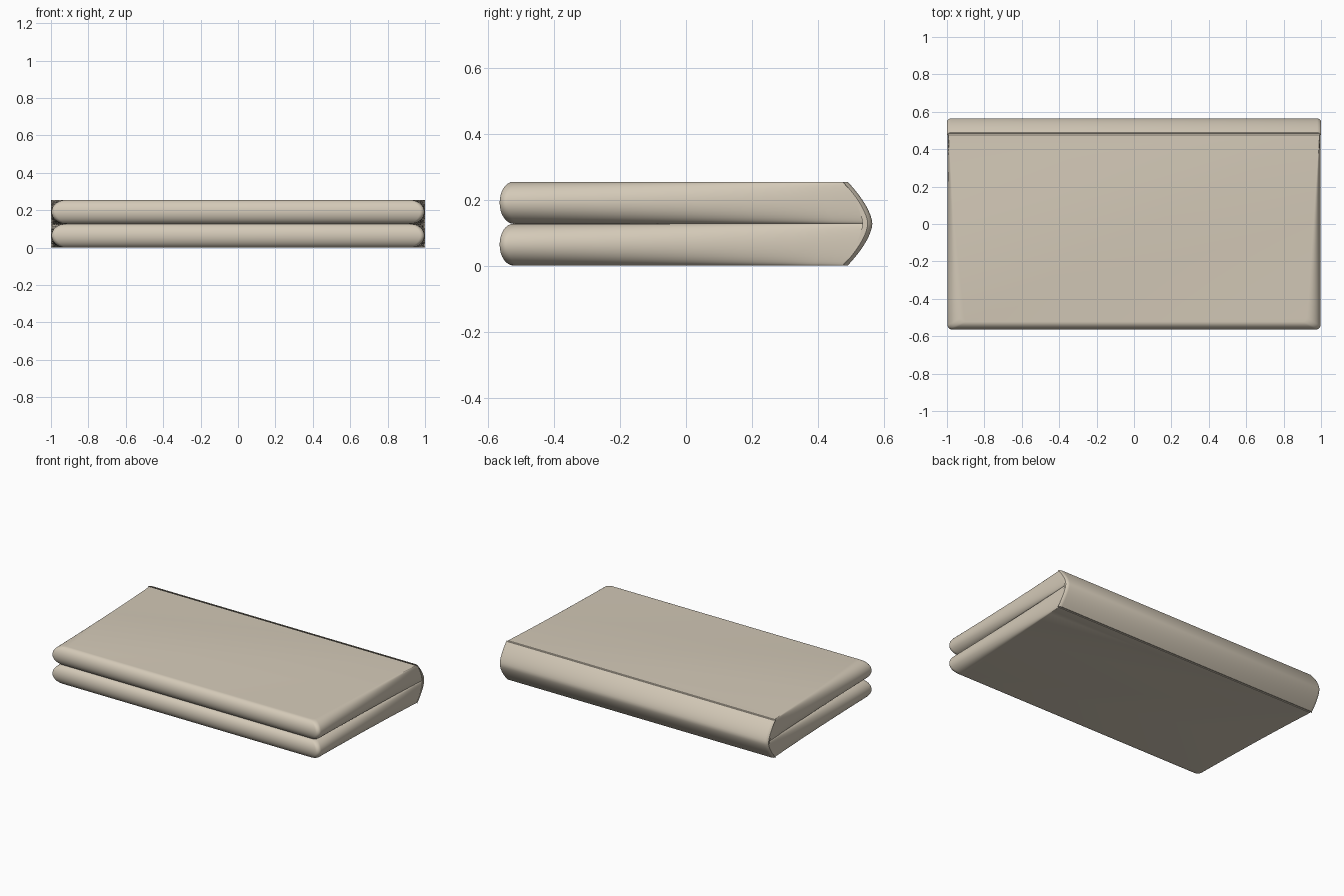
import bpy, bmesh, math

if "Cube" in bpy.data.objects:
    bpy.data.objects.remove(bpy.data.objects["Cube"])

fabric = bpy.data.materials.new("warm_beige_fabric")
fabric.diffuse_color = (0.66, 0.59, 0.48, 1)
fabric.use_nodes = True
fabric.node_tree.nodes["Principled BSDF"].inputs["Base Color"].default_value = fabric.diffuse_color

H = 0.254          # total height
MID = H / 2
FRONT = -0.565


def spine_y(z):
    """Bulging curve of the folded back edge."""
    k = (z - MID) / MID
    return 0.565 - 0.075 * abs(k) ** 1.6


def finish(bm, name):
    bmesh.ops.recalc_face_normals(bm, faces=bm.faces)
    mesh = bpy.data.meshes.new(name)
    bm.to_mesh(mesh)
    bm.free()
    ob = bpy.data.objects.new(name, mesh)
    bpy.context.collection.objects.link(ob)
    mesh.materials.append(fabric)
    bpy.ops.object.select_all(action='DESELECT')
    bpy.context.view_layer.objects.active = ob
    ob.select_set(True)
    bpy.ops.object.shade_smooth_by_angle(angle=math.radians(32))
    return ob


def loft(name, rings):
    bm = bmesh.new()
    vs = [[bm.verts.new(p) for p in r] for r in rings]
    n = len(vs[0])
    for a, b in zip(vs, vs[1:]):
        for i in range(n):
            j = (i + 1) % n
            bm.faces.new((a[i], a[j], b[j], b[i]))
    bm.faces.new(vs[0][::-1])
    bm.faces.new(vs[-1])
    return finish(bm, name)


def outline():
    """Half outline from front centre to back, mirrored; v runs 0..1."""
    r = 0.025
    half = []
    for i in range(7):
        a = math.pi / 2 * i / 6
        half.append((0.997 - r + r * math.sin(a), r * (1 - math.cos(a))))
    half += [(0.997, y) for y in (0.15, 0.3, 0.45, 0.6, 0.75, 0.9, 1.0, 1.105)]
    return half + [(-x, y) for x, y in reversed(half)]


# two padded layers: soft front and sides, sides fill out towards the fold
def layer(name, zc):
    rings = []
    for k in range(17):
        t = math.pi * (k / 16 - 0.5)
        c = 1 - math.cos(t)
        z = zc + MID / 2 * math.sin(t)
        y0 = FRONT + 0.042 * c
        y1 = spine_y(z) - 0.015
        ring = []
        for x, d in outline():
            f = d / 1.105
            inset = c * (0.07 * (1 - f) + 0.005)
            ring.append((x - math.copysign(inset, x), y0 + (y1 - y0) * f, z))
        rings.append(ring)
    return loft(name, rings)


layer("lower_layer", MID / 2)
layer("upper_layer", MID * 1.5)

# curved cover over the fold, with slightly rounded ends
N = 20
rings = []
for x, s in ((-1, 0.014), (-0.993, 0.005), (-0.98, 0), (0.98, 0), (0.993, 0.005), (1, 0.014)):
    outer = [(x, spine_y(H * i / N) - s, H * i / N) for i in range(N + 1)]
    inner = [(x, spine_y(z) - 0.004 - 0.026 * math.sin(math.pi * z / H) ** 0.7
              if 0 < z < H else 0.484, z)
             for z in (H * i / N for i in range(N, -1, -1))]
    rings.append(outer + [(p[0], min(p[1], spine_y(p[2]) - s - 0.003), p[2]) for p in inner])
loft("fold_cover", rings)
